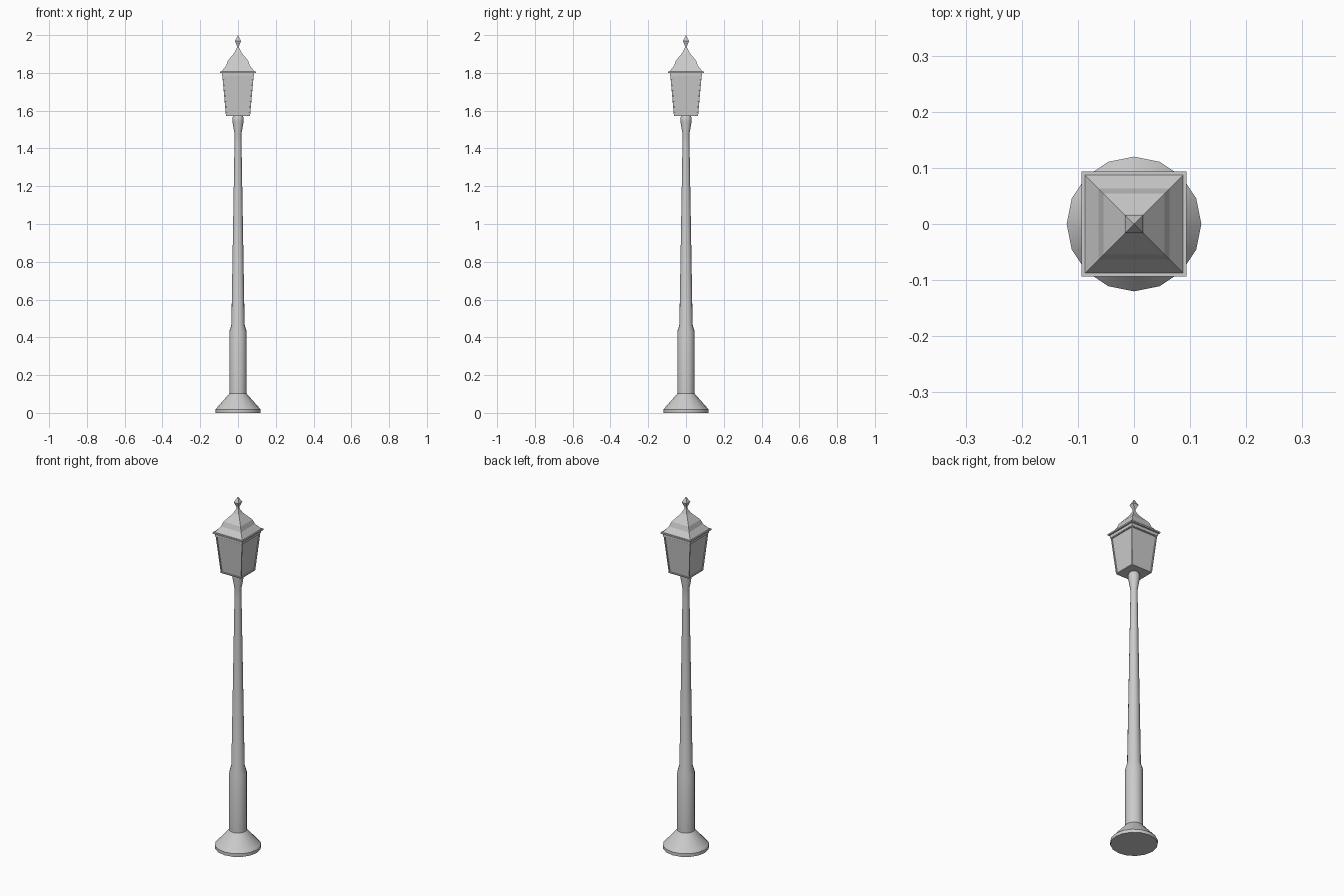
import bpy, bmesh, math

if "Cube" in bpy.data.objects:
    bpy.data.objects.remove(bpy.data.objects["Cube"])


def lathe(name, profile, sides, smooth=False, offset=0.0):
    """Rotate (radius, z) points around z; capped at both ends."""
    bm = bmesh.new()
    rings = []
    for r, z in profile:
        ring = []
        for i in range(sides):
            a = 2 * math.pi * i / sides + offset
            ring.append(bm.verts.new((r * math.cos(a), r * math.sin(a), z)))
        rings.append(ring)
    for a, b in zip(rings, rings[1:]):
        for i in range(sides):
            j = (i + 1) % sides
            bm.faces.new((a[i], a[j], b[j], b[i]))
    bm.faces.new(rings[0][::-1])
    bm.faces.new(rings[-1])
    return finish(name, bm, smooth)


def finish(name, bm, smooth=False):
    mesh = bpy.data.meshes.new(name)
    bm.to_mesh(mesh)
    bm.free()
    ob = bpy.data.objects.new(name, mesh)
    bpy.context.collection.objects.link(ob)
    if smooth:
        bpy.ops.object.select_all(action='DESELECT')
        ob.select_set(True)
        bpy.context.view_layer.objects.active = ob
        bpy.ops.object.shade_smooth_by_angle(angle=math.radians(30))
    return ob


def square(name, profile):
    """Square lathe: profile gives (half width, z)."""
    return lathe(name, [(h * math.sqrt(2), z) for h, z in profile], 4, offset=math.pi / 4)


# Post: flared foot, thick lower shaft, tapered upper shaft, capital
lathe("post", [(0.12, 0), (0.12, 0.018), (0.046, 0.102), (0.046, 0.43), (0.035, 0.467),
               (0.0185, 1.43), (0.018, 1.475), (0.03, 1.545), (0.03, 1.562),
               (0.024, 1.575)], 16, smooth=True)

# Lantern body with recessed panes
body = square("lantern_body", [(0.064, 1.573), (0.083, 1.785)])
bm = bmesh.new()
bm.from_mesh(body.data)
bm.normal_update()
panes = [f for f in bm.faces if abs(f.normal.z) < 0.5]
bmesh.ops.inset_individual(bm, faces=panes, thickness=0.008, depth=0)
bmesh.ops.inset_individual(bm, faces=panes, thickness=0.0005, depth=-0.005)
bm.to_mesh(body.data)
bm.free()

# Rim under the roof
square("lantern_rim", [(0.085, 1.783), (0.085, 1.80)])

# Stepped roof with overhanging eaves
square("roof", [(0.094, 1.80), (0.094, 1.808), (0.087, 1.808), (0.063, 1.838),
                (0.054, 1.864), (0.018, 1.908)])

# Pointed finial
square("finial", [(0.018, 1.908), (0.006, 1.932), (0.006, 1.944), (0.016, 1.97), (0.0005, 2.0)])
